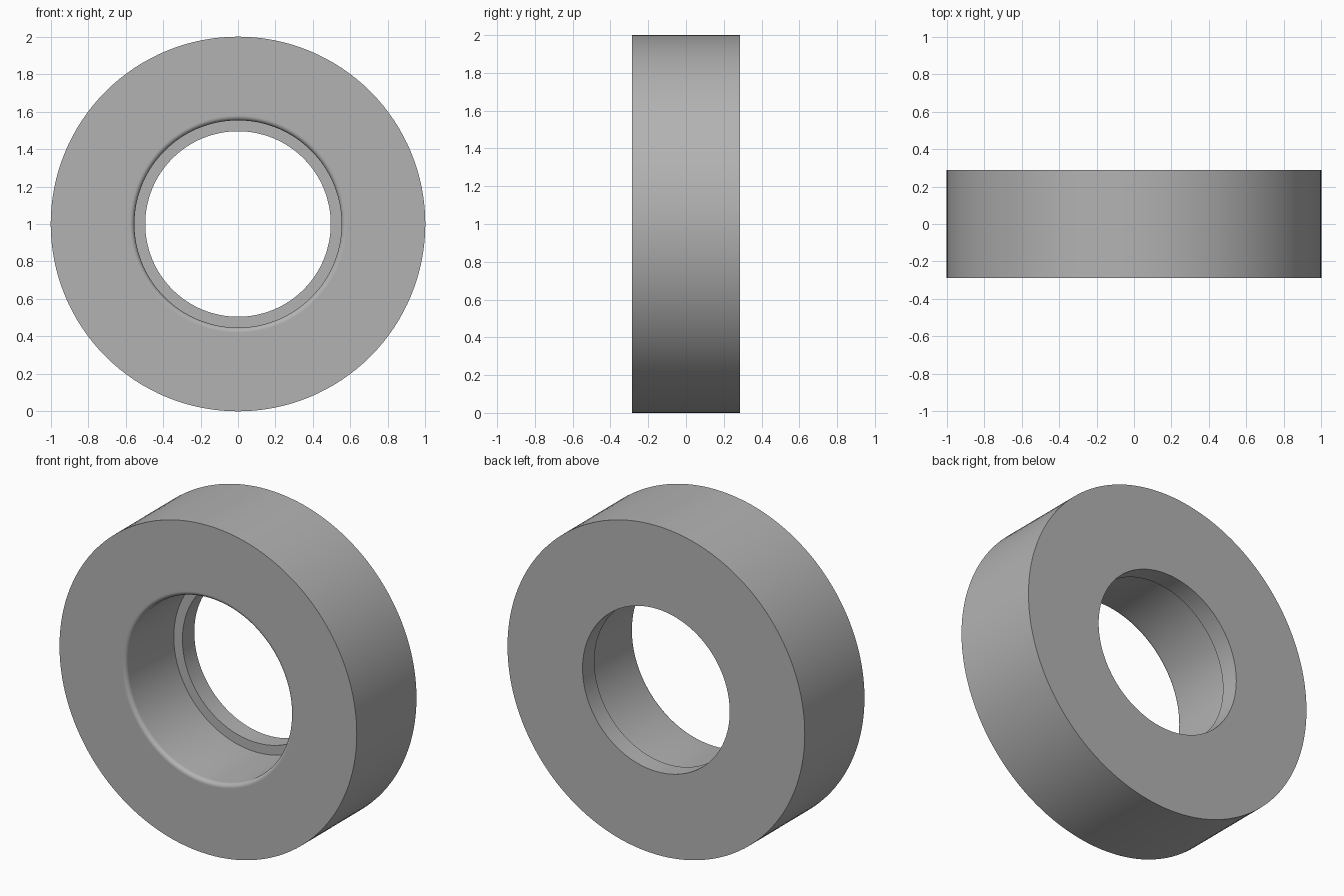
import bpy
import bmesh
from math import cos, sin, pi, radians

cube = bpy.data.objects.get("Cube")
if cube:
    bpy.data.objects.remove(cube, do_unlink=True)

SEGMENTS = 128
HALF = 0.287     # half the width along y
OUTER = 1.0
BORE = 0.553     # wide bore, open at the front
LIP = 0.495      # narrow lip at the back
LEDGE = 0.173    # depth of the ledge
FILLET = 0.025   # rounded front edge of the bore

grey = bpy.data.materials.new("plain grey")
grey.use_nodes = True
colour = (0.45, 0.45, 0.45, 1)
grey.diffuse_color = colour
grey.node_tree.nodes["Principled BSDF"].inputs["Base Color"].default_value = colour

# Ring cross-section as (radius, y), with a support loop beside the rounded edge
profile = [(LIP, LEDGE), (LIP, HALF), (OUTER, HALF), (OUTER, -HALF),
           (BORE + FILLET + 0.004, -HALF)]
for i in range(9):
    a = i / 8 * pi / 2
    profile.append((BORE + FILLET * (1 - sin(a)), -HALF + FILLET * (1 - cos(a))))
profile.append((BORE, LEDGE))

# Revolve the closed cross-section around the y axis
bm = bmesh.new()
rings = []
for s in range(SEGMENTS):
    t = 2 * pi * s / SEGMENTS
    rings.append([bm.verts.new((r * cos(t), y, OUTER + r * sin(t))) for r, y in profile])
count = len(profile)
for s in range(SEGMENTS):
    here, there = rings[s], rings[(s + 1) % SEGMENTS]
    for k in range(count):
        n = (k + 1) % count
        bm.faces.new((here[k], here[n], there[n], there[k]))
bmesh.ops.recalc_face_normals(bm, faces=bm.faces)

mesh = bpy.data.meshes.new("bushing_ring")
bm.to_mesh(mesh)
bm.free()
mesh.materials.append(grey)
ring = bpy.data.objects.new("bushing_ring", mesh)
bpy.context.collection.objects.link(ring)

# Smooth round walls, crisp rims
bpy.context.view_layer.objects.active = ring
ring.select_set(True)
bpy.ops.object.shade_smooth_by_angle(angle=radians(30))
